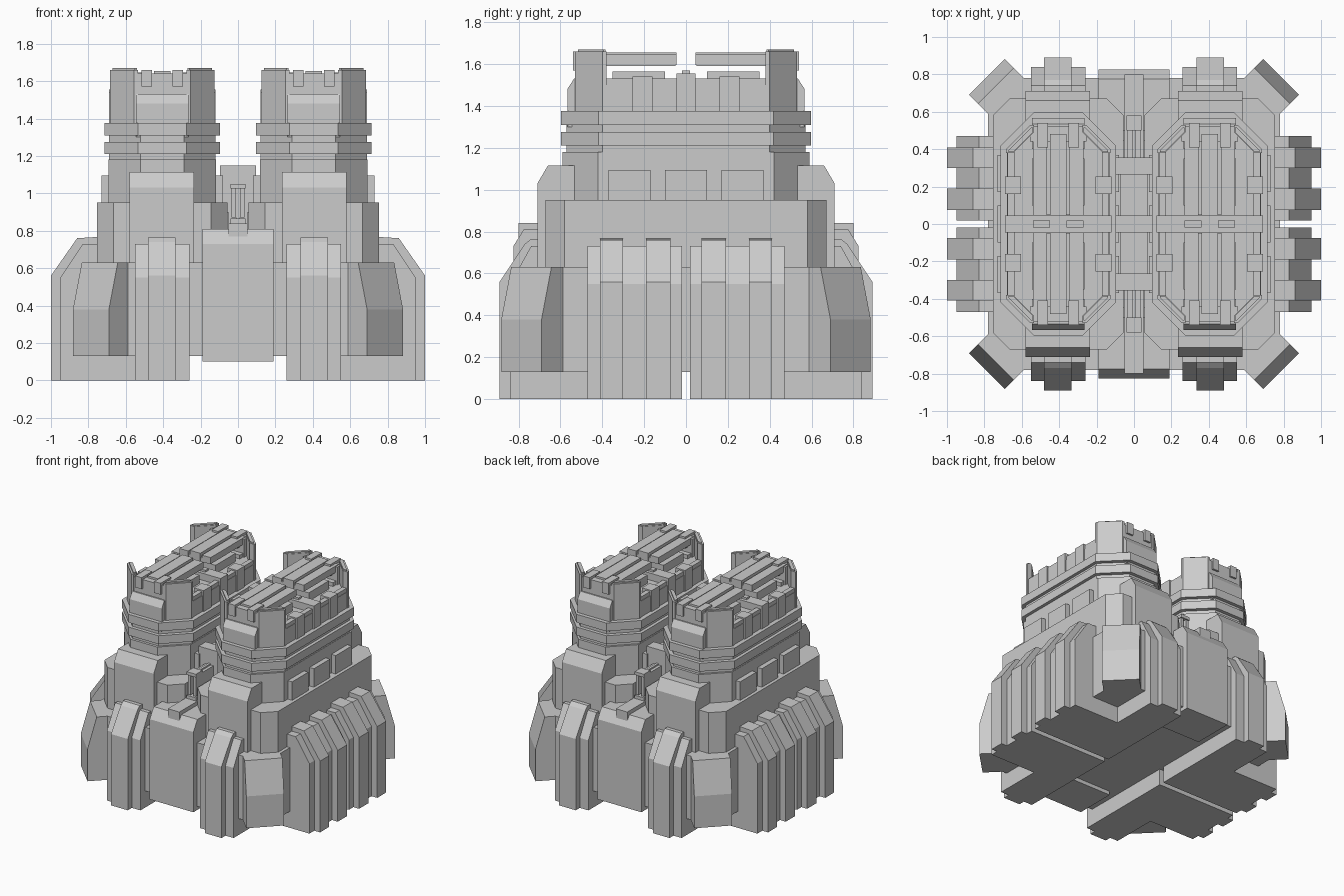
import bpy, bmesh, math

CX = 0.405          # centre of the right tower
R = math.sqrt(0.5)
MAPS = {
    'X': lambda p, q, t: (t, p, q),                        # profile in y,z
    'Y': lambda p, q, t: (p, t, q),                        # profile in x,z
    'Z': lambda p, q, t: (p, q, t),                        # profile in x,y
    'D': lambda p, q, t: ((p + t) * R, (p - t) * R, q),    # profile on the diagonal
}


def prism(name, pts, axis, a, b, mirror=''):
    """Extrude a profile from a to b; mirror across the named axes."""
    f = MAPS[axis]
    bm = bmesh.new()
    lo = [bm.verts.new(f(p, q, a)) for p, q in pts]
    hi = [bm.verts.new(f(p, q, b)) for p, q in pts]
    bm.faces.new(lo)
    bm.faces.new(hi)
    n = len(pts)
    for i in range(n):
        j = (i + 1) % n
        bm.faces.new((lo[i], lo[j], hi[j], hi[i]))
    bmesh.ops.recalc_face_normals(bm, faces=bm.faces)
    me = bpy.data.meshes.new(name)
    bm.to_mesh(me)
    bm.free()
    ob = bpy.data.objects.new(name, me)
    bpy.context.collection.objects.link(ob)
    if mirror:
        m = ob.modifiers.new("mirror", 'MIRROR')
        m.use_axis = ('X' in mirror, 'Y' in mirror, False)
        m.use_mirror_merge = False
    return ob


def box(name, x0, x1, y0, y1, z0, z1, mirror=''):
    return prism(name, [(x0, y0), (x1, y0), (x1, y1), (x0, y1)], 'Z', z0, z1, mirror)


def octa(name, cx, hx, hy, c, z0, z1, mirror=''):
    """Rectangular block with chamfered corners."""
    pts = [(hx - c, -hy), (hx, -hy + c), (hx, hy - c), (hx - c, hy),
           (-hx + c, hy), (-hx, hy - c), (-hx, -hy + c), (-hx + c, -hy)]
    return prism(name, [(cx + x, y) for x, y in pts], 'Z', z0, z1, mirror)


# --- lower body, feet and corner braces
octa("lower_body", 0, 0.78, 0.78, 0.17, 0.13, 0.63)
box("foot_long", 0.26, 0.55, 0.02, 0.80, 0, 0.14, 'XY')
box("foot_wide", 0.26, 0.90, 0.02, 0.47, 0, 0.14, 'XY')
prism("corner_brace", [(0.8, 0.13), (1.112, 0.13), (1.112, 0.38), (1.045, 0.63), (0.8, 0.63)],
      'D', -0.136, 0.136, 'XY')

# --- buttresses with raised ribs
prism("side_buttress", [(0.7, 0), (0.95, 0), (0.95, 0.55), (0.83, 0.73), (0.7, 0.73)],
      'Y', 0.02, 0.47, 'XY')
for y0, y1 in ((0.075, 0.19), (0.30, 0.41)):
    prism("side_rib", [(0.7, 0), (1.0, 0), (1.0, 0.56), (0.86, 0.76), (0.7, 0.77)],
          'Y', y0, y1, 'XY')
prism("end_buttress", [(0.6, 0), (0.84, 0), (0.84, 0.55), (0.74, 0.73), (0.6, 0.73)],
      'X', 0.26, 0.55, 'XY')
prism("end_rib", [(0.6, 0), (0.89, 0), (0.89, 0.56), (0.77, 0.74), (0.74, 0.765), (0.6, 0.765)],
      'X', 0.335, 0.48, 'XY')

# --- end gates with a narrow cap
prism("gate", [(0.5, 0.1), (0.825, 0.1), (0.825, 0.73), (0.775, 0.81), (0.5, 0.81)],
      'X', -0.19, 0.19, 'Y')
box("gate_cap", -0.05, 0.05, 0.34, 0.80, 0.75, 0.84, 'Y')

# --- central bridge and twin barrels between the towers
box("bridge", -0.075, 0.075, -0.35, 0.35, 0.6, 1.12)
for y in (-0.31, 0, 0.31):
    box("bridge_rib", -0.095, 0.095, y - 0.045, y + 0.045, 0.6, 1.15)
box("barrel", 0.012, 0.035, 0.3, 0.57, 0.87, 1.03, 'XY')
box("barrel_core", -0.01, 0.01, 0.3, 0.54, 0.84, 1.04, 'Y')
for z in (0.84, 1.025):
    box("barrel_clamp", -0.04, 0.04, 0.50, 0.58, z, z + 0.025, 'Y')
box("bridge_shoulder", 0.05, 0.11, 0.2, 0.45, 0.6, 0.9, 'XY')

# --- tower base and end pods
octa("tower_base", CX, 0.35, 0.67, 0.09, 0.5, 0.95, 'X')
prism("end_pod", [(0.4, 0.6), (0.71, 0.6), (0.71, 1.03), (0.66, 1.115), (0.4, 1.115)],
      'X', 0.235, 0.58, 'XY')

# --- tower shaft, bands and wall panels
octa("tower_shaft", CX, 0.275, 0.53, 0.14, 0.9, 1.50, 'X')
octa("tower_skirt", CX, 0.287, 0.59, 0.17, 0.9, 1.18, 'X')
for z in (1.21, 1.31):
    octa("tower_band", CX, 0.31, 0.597, 0.18, z, z + 0.065, 'X')
octa("band_core", CX, 0.285, 0.57, 0.17, 1.15, 1.36, 'X')
for y in (-0.27, 0, 0.27):
    for s in (-1, 1):
        xs = sorted((CX + s * 0.2, CX + s * 0.325))
        box("wall_panel", *xs, y - 0.1, y + 0.1, 0.9, 1.095, 'X')
prism("end_panel", [(0.4, 1.3), (0.567, 1.3), (0.567, 1.48), (0.535, 1.53), (0.4, 1.53)],
      'X', CX - 0.14, CX + 0.14, 'XY')

# --- battlements: corner pillars, side walls and merlons
for s in (-1, 1):
    c = [(0.28, 0.38), (0.28, 0.40), (0.15, 0.53), (0.13, 0.53), (0.13, 0.49), (0.24, 0.38)]
    prism("corner_pillar", [(CX + s * x, y) for x, y in c], 'Z', 0.9, 1.66, 'XY')
    c = [(0.265, 0.385), (0.265, 0.395), (0.145, 0.515), (0.135, 0.515), (0.135, 0.49), (0.24, 0.385)]
    prism("pillar_cap", [(CX + s * x, y) for x, y in c], 'Z', 1.66, 1.67, 'XY')
    xs = sorted((CX + s * 0.235, CX + s * 0.272))
    box("side_wall", *xs, -0.39, 0.39, 1.36, 1.53, 'X')
    xs = sorted((CX + s * 0.20, CX + s * 0.285))
    box("side_merlon", *xs, 0.16, 0.255, 1.36, 1.54, 'XY')
    xs = sorted((CX + s * 0.055, CX + s * 0.11))
    box("roof_rail", *xs, 0.41, 0.54, 1.57, 1.66, 'XY')
    # outer roof slabs
    xs = sorted((CX + s * 0.06, CX + s * 0.135))
    box("roof_slab", *xs, 0.045, 0.48, 1.595, 1.645, 'XY')
box("roof_spine", CX - 0.045, CX + 0.045, 0.045, 0.48, 1.595, 1.655, 'XY')
box("roof_underplate", CX - 0.13, CX + 0.13, 0.05, 0.47, 1.59, 1.62, 'XY')
box("end_wall", CX - 0.15, CX + 0.15, 0.44, 0.525, 1.45, 1.64, 'XY')
box("roof_vent", CX - 0.14, CX + 0.14, 0.10, 0.35, 1.48, 1.565, 'XY')
box("cross_beam", CX - 0.285, CX + 0.285, -0.045, 0.045, 1.36, 1.555, 'X')
for s in (-1, 1):
    box("beam_block", CX + s * 0.09 - 0.045, CX + s * 0.09 + 0.045, -0.02, 0.02, 1.55, 1.57, 'X')
